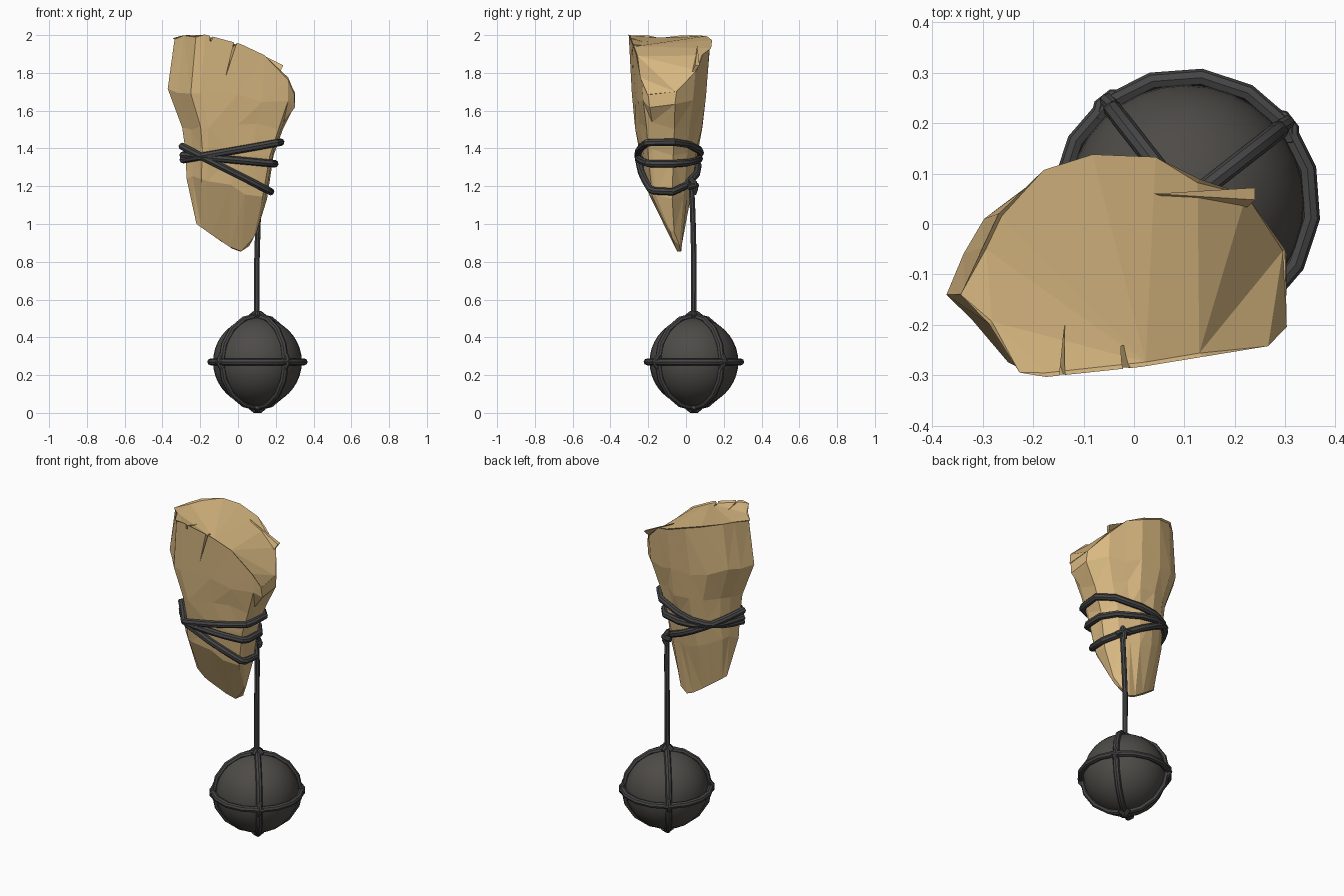
import bpy, bmesh, random
from math import sin, cos, pi, radians
from mathutils import Vector as V

if "Cube" in bpy.data.objects:
    bpy.data.objects.remove(bpy.data.objects["Cube"])

random.seed(4)


def material(name, rgb):
    m = bpy.data.materials.new(name)
    m.diffuse_color = (*rgb, 1)
    m.use_nodes = True
    m.node_tree.nodes["Principled BSDF"].inputs["Base Color"].default_value = m.diffuse_color
    return m


TAN = material("tan_stone", (0.69, 0.48, 0.22))
DARK = material("dark_ball", (0.075, 0.07, 0.063))
CORD = material("dark_cord", (0.06, 0.06, 0.06))


def interp(x, pts):
    if x <= pts[0][0]:
        return pts[0][1]
    for (a, b), (c, d) in zip(pts, pts[1:]):
        if x <= c:
            return b + (d - b) * (x - a) / (c - a)
    return pts[-1][1]


def mesh_object(name, bm, mat):
    bmesh.ops.recalc_face_normals(bm, faces=bm.faces)
    me = bpy.data.meshes.new(name)
    bm.to_mesh(me)
    bm.free()
    ob = bpy.data.objects.new(name, me)
    bpy.context.collection.objects.link(ob)
    me.materials.append(mat)
    return ob


# stone: plan outline lofted through levels from slanted top to chisel tip
OUTLINE = [(-.37, -.14), (-.335, -.05), (-.30, .02), (-.2, .1), (-.1, .13), (.03, .125),
           (.12, .09), (.22, .05), (.305, -.05), (.305, -.2), (.27, -.235), (.13, -.265),
           (0, -.285), (-.2, -.305), (-.25, -.29), (-.32, -.2)]
TOP = [(-.33, 1.985), (-.2, 2), (-.02, 1.96), (.15, 1.88), (.27, 1.77), (.305, 1.68)]
TIP = [(-.22, 1.0), (-.1, .915), (0, .85), (.05, .865), (.1, .96)]
# x min, x max, y min, y max, z at left, z at right
LEVELS = [(-.335, .30, -.303, .13, 0, 0), (-.37, .30, -.287, .108, 1.72, 1.63),
          (-.292, .24, -.268, .085, 1.52, 1.52), (-.275, .19, -.25, .062, 1.38, 1.38),
          (-.272, .15, -.222, .03, 1.25, 1.15), (-.22, .1, 0, 0, 0, 0)]
rings = []
for k, (x0, x1, y0, y1, zl, zr) in enumerate(LEVELS):
    ring = []
    for px, py in OUTLINE:
        u, v = (px + .37) / .675, (py + .305) / .435
        x = x0 + u * (x1 - x0)
        if k == 0:
            y, z = y0 + v * (y1 - y0), interp(x, TOP)
        elif k == 5:
            z = interp(x, TIP)
            y = -.035 - .3 * (z - .85) + (v - .5) * (.025 + .3 * (z - .85))
        else:
            y, z = y0 + v * (y1 - y0), zl + u * (zr - zl)
            x += random.uniform(-.004, .004)
            y += random.uniform(-.004, .004)
            z += random.uniform(-.02, .02)
        ring.append(V((x, y, z)))
    rings.append(ring)

n = len(OUTLINE)
bm = bmesh.new()
vs = [[bm.verts.new(p) for p in r] for r in rings]
for a, b in zip(vs, vs[1:]):
    for i in range(n):
        bm.faces.new((a[i], a[(i + 1) % n], b[(i + 1) % n], b[i]))
bm.faces.new(vs[0])
bm.faces.new(vs[-1])
bmesh.ops.triangulate(bm, faces=bm.faces[:])
rim = [e for e in bm.edges if e.verts[0] in vs[0] and e.verts[1] in vs[0]
       and abs(vs[0].index(e.verts[0]) - vs[0].index(e.verts[1])) in (1, n - 1)]
bmesh.ops.bevel(bm, geom=rim, offset=.008, segments=1, affect='EDGES')
stone = mesh_object("stone_block", bm, TAN)


# cracks: thin wedges cut out of the stone
def crack(start, end, deep, side):
    s, e, d, w = V(start), V(end), V(deep), V(side)
    bm = bmesh.new()
    p = [bm.verts.new(q) for q in (s + w, s - w, e, d)]
    for f in ((0, 1, 2), (0, 1, 3), (1, 2, 3), (0, 2, 3)):
        bm.faces.new([p[i] for i in f])
    cutter = mesh_object("crack_cutter", bm, TAN)
    cutter.hide_render = True
    mod = stone.modifiers.new("crack", 'BOOLEAN')
    mod.operation = 'DIFFERENCE'
    mod.object = cutter
    bpy.context.view_layer.objects.active = stone
    bpy.ops.object.modifier_apply(modifier=mod.name)
    bpy.data.objects.remove(cutter)


crack((0, -.31, 2.0), (-.07, -.288, 1.76), (-.03, -.22, 1.93), (.012, 0, 0))
crack((-.14, -.32, 2.02), (-.13, -.16, 2.0), (-.15, -.27, 1.9), (.008, 0, 0))
crack((.24, .06, 1.84), (.04, .06, 1.94), (.2, .01, 1.76), (0, .012, 0))


# ropes: bevelled polyline curves turned into meshes
def rope(name, paths, radius):
    cu = bpy.data.curves.new(name, 'CURVE')
    cu.dimensions = '3D'
    cu.bevel_depth = radius
    cu.bevel_resolution = 2
    cu.use_fill_caps = True
    for pts, closed in paths:
        sp = cu.splines.new('POLY')
        sp.points.add(len(pts) - 1)
        for q, p in zip(sp.points, pts):
            q.co = (*p, 1)
        sp.use_cyclic_u = closed
    ob = bpy.data.objects.new(name, cu)
    bpy.context.collection.objects.link(ob)
    cu.materials.append(CORD)
    bpy.ops.object.select_all(action='DESELECT')
    ob.select_set(True)
    bpy.context.view_layer.objects.active = ob
    bpy.ops.object.convert(target='MESH')
    bpy.ops.object.shade_smooth_by_angle(angle=radians(40))


def knot(p, normal, size=.036):
    p, nrm = V(p), V(normal).normalized()
    a = nrm.orthogonal().normalized()
    b = nrm.cross(a)
    out = []
    for d in ((a + b).normalized(), (a - b).normalized()):
        out.append(([p - d * size - nrm * .004, p - d * size * .4 + nrm * .014,
                     p + d * size * .4 + nrm * .014, p + d * size - nrm * .004], False))
    return out


# wraps around the stone, following its surface
def wrap(z_left, z_right):
    pts = []
    for i in range(n):
        col = sorted((r[i].z, r[i]) for r in rings[1:])
        xs = [(z, p.x) for z, p in col]
        ys = [(z, p.y) for z, p in col]
        z = (z_left + z_right) / 2
        for _ in range(6):
            x = interp(z, xs)
            z = z_left + (z_right - z_left) * (x + .28) / .45
        p = V((x, interp(z, ys), z))
        out = V((p.x + .05, p.y + .09, 0)).normalized()
        pts.append(p + out * .014)
    return pts, True


rope("stone_wraps", [wrap(1.34, 1.425), wrap(1.365, 1.32), wrap(1.41, 1.165)], .02)
rope("wrap_knot", knot((.105, .035, 1.2), (.6, 1, .2), .04), .015)
rope("hanging_rope", [([(.11, .028, 1.22), (.107, .036, 1.05), (.1, .042, .8),
                        (.1, .04, .5)], False)], .0155)

# ball with rope net: equator, two meridians, knots at crossings
C = V((.103, .042, .27))
bpy.ops.mesh.primitive_uv_sphere_add(segments=32, ring_count=20, radius=.235, location=C)
ball = bpy.context.object
ball.name = "weight_ball"
ball.data.materials.append(DARK)
bpy.ops.object.shade_smooth()

A, B, Z = [V((cos(t), sin(t), 0)) for t in (radians(38), radians(128))] + [V((0, 0, 1))]


def hoop(u, v, r):
    return [C + (u * cos(t) + v * sin(t)) * r for t in (2 * pi * i / 16 for i in range(16))], True


rope("ball_net", [hoop(A, B, .25), hoop(A, Z, .241), hoop(B, Z, .241)], .018)
knots = []
for d in (A, -A, B, -B, Z, -Z):
    knots += knot(C + d * .243, d)
rope("net_knots", knots, .014)
